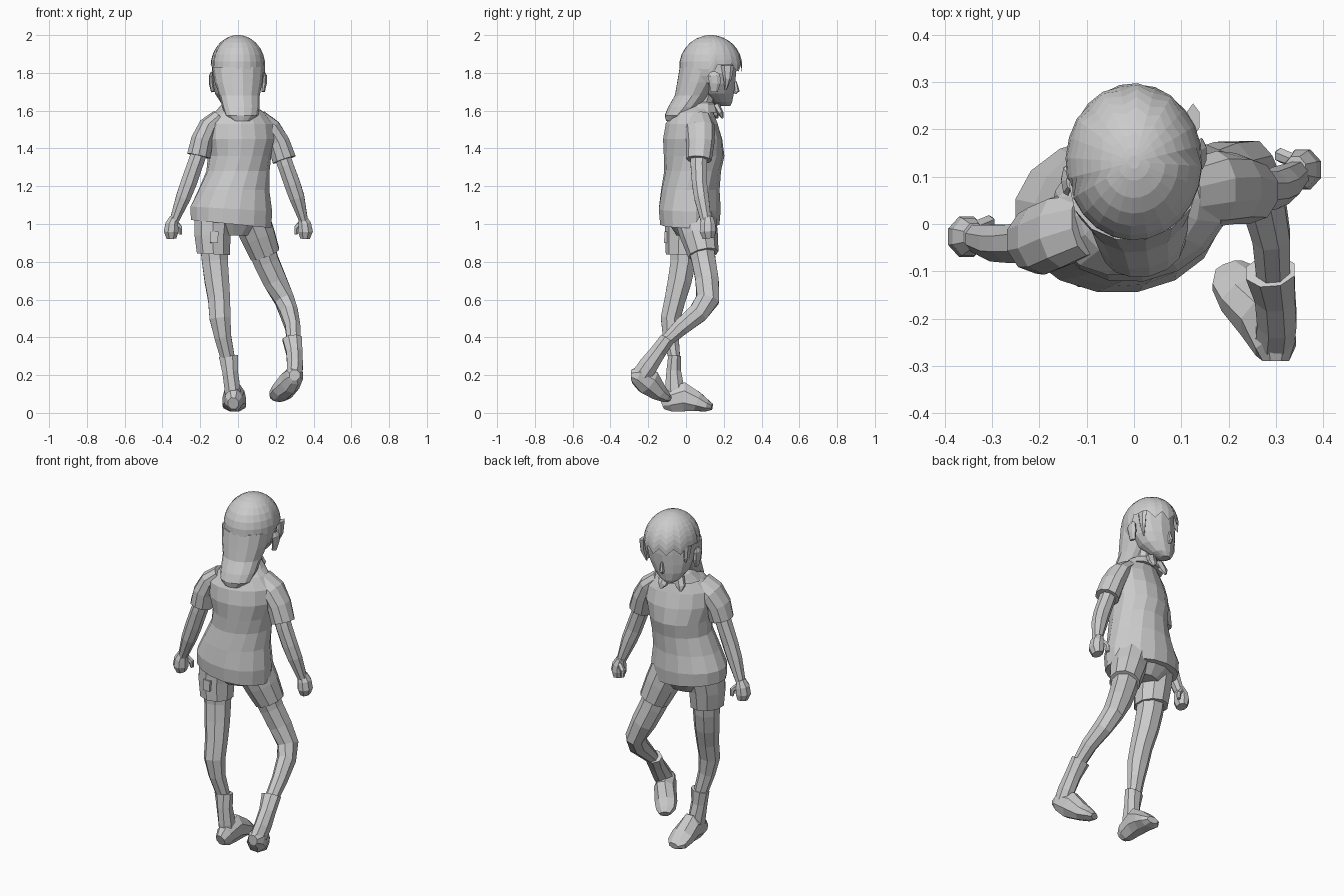
import bpy, bmesh
from math import sin, cos, pi, radians
from mathutils import Vector


def skin(name, rows, caps=True):
    """Join rows of points (closed loops) into a flat-shaded surface."""
    bm = bmesh.new()
    vs = [[bm.verts.new(p) for p in r] for r in rows]
    n = len(rows[0])
    for a, b in zip(vs, vs[1:]):
        for j in range(n):
            k = (j + 1) % n
            bm.faces.new((a[j], a[k], b[k], b[j]))
    if caps:
        bm.faces.new(vs[0])
        bm.faces.new(vs[-1])
    bmesh.ops.recalc_face_normals(bm, faces=bm.faces)
    me = bpy.data.meshes.new(name)
    bm.to_mesh(me)
    bm.free()
    ob = bpy.data.objects.new(name, me)
    bpy.context.collection.objects.link(ob)
    return ob


def stack(name, rings, n=14, yaw=0, slope=0):
    """Horizontal ellipses: x, y, z, rx, ry, optional yaw and side slope."""
    rows = []
    for r in rings:
        x, y, z, a, b = r[:5]
        w = radians(r[5] if len(r) > 5 else yaw)
        s = r[6] if len(r) > 6 else slope
        row = []
        for j in range(n):
            t = 2 * pi * (j + .5) / n
            p, q = a * cos(t), b * sin(t)
            dx, dy = p * cos(w) - q * sin(w), p * sin(w) + q * cos(w)
            row.append((x + dx, y + dy, z + s * dx))
        rows.append(row)
    return skin(name, rows)


def tube(name, rings, n=8):
    """Ellipses square to the path: x, y, z, half width, half depth."""
    pts = [Vector(r[:3]) for r in rings]
    rows = []
    for i, r in enumerate(rings):
        t = (pts[min(i + 1, len(pts) - 1)] - pts[max(i - 1, 0)]).normalized()
        u = Vector((1, 0, 0))
        u = (u - t * u.dot(t)).normalized()
        v = t.cross(u)
        rows.append([pts[i] + u * r[3] * cos(2 * pi * (j + .5) / n)
                     + v * r[4] * sin(2 * pi * (j + .5) / n) for j in range(n)])
    return skin(name, rows)


# Shirt: shoulders twist relative to the hem
stack("shirt", [
    (-.037, .02, 1.0, .217, .16, 0, -.1), (-.035, .02, 1.08, .22, .167, 0, -.06),
    (-.022, .023, 1.18, .19, .156, 3), (0, .035, 1.28, .168, .15, 8),
    (.008, .043, 1.36, .168, .16, 13), (.012, .035, 1.45, .193, .155, 17),
    (.012, .03, 1.53, .187, .135, 17), (.012, .035, 1.59, .13, .11, 17),
    (.005, .06, 1.63, .075, .08, 15)], 16)
stack("collar", [(0, .06, 1.59, .125, .11), (0, .075, 1.635, .085, .085),
                 (0, .08, 1.645, .06, .06)], 12, 14)
for s in (-1, 1):
    tube("collar_flap", [(s * .035 - .02, .15 + s * .01, 1.63, .03, .02),
                         (s * .05 - .025, .17 + s * .014, 1.585, .03, .015),
                         (s * .055 - .027, .18 + s * .014, 1.56, .006, .006)], 6)

# Neck, face and ears
stack("neck", [(0, .07, 1.58, .055, .055), (0, .12, 1.74, .055, .06)], 10)
stack("face", [
    (-.04, .205, 1.625, .025, .03), (-.033, .19, 1.645, .06, .055),
    (-.022, .165, 1.69, .1, .09), (-.01, .15, 1.74, .122, .112),
    (0, .14, 1.8, .132, .128), (0, .13, 1.88, .125, .135)], 14, 12)
tube("nose", [(-.027, .262, 1.755, .006, .006), (-.03, .268, 1.705, .013, .016),
              (-.03, .258, 1.69, .006, .006)], 6)
for s in (-1, 1):
    tube("ear", [(s * .133, .12 + s * .028, 1.7, .01, .02),
                 (s * .14, .125 + s * .028, 1.745, .014, .03),
                 (s * .142, .12 + s * .028, 1.785, .012, .034),
                 (s * .137, .12 + s * .028, 1.805, .006, .018)], 7)

# Rounded hair cap with jagged fringe
rows = []
N = 24
for i in range(1, 10):
    row = []
    for j in range(N):
        t = 2 * pi * j / N + radians(12)
        front = sin(t - radians(12))
        end = 93 + (7 if j % 2 else -7) if front > .35 else (88 if front > -.2 else 122)
        ph = radians(end) * i / 9
        row.append((.145 * sin(ph) * cos(t), .131 + .167 * sin(ph) * sin(t),
                    1.835 + .165 * cos(ph)))
    rows.append(row)
rows.insert(0, [(.012 * cos(2 * pi * j / N + .2), .131 + .014 * sin(2 * pi * j / N + .2), 2)
                for j in range(N)])
cap = skin("hair_cap", rows, False)
bm = bmesh.new()
bm.from_mesh(cap.data)
bmesh.ops.holes_fill(bm, edges=[e for e in bm.edges if e.is_boundary
                                and all(v.co.z > 1.99 for v in e.verts)], sides=N)
bm.to_mesh(cap.data)
bm.free()
# Side locks and long hair falling on the back
for s in (-1, 1):
    tube("side_lock", [(s * .125, .19 + s * .03, 1.84, .015, .035),
                       (s * .124, .195 + s * .025, 1.77, .012, .022),
                       (s * .108, .19 + s * .02, 1.71, .004, .005)], 6)
stack("back_hair", [
    (0, .085, 1.83, .138, .12), (.003, .06, 1.75, .127, .108),
    (.008, .03, 1.68, .108, .09), (.015, -.01, 1.62, .1, .085),
    (.02, -.05, 1.575, .088, .062), (.02, -.07, 1.545, .05, .035)], 14, 12)

# Sleeves, arms and hands: left then right
tube("left_sleeve", [(-.1, 0, 1.555, .05, .07), (-.155, -.015, 1.51, .058, .08),
                     (-.19, -.03, 1.44, .062, .078), (-.208, -.035, 1.36, .065, .07)], 10)
tube("right_sleeve", [(.11, .065, 1.555, .05, .07), (.175, .075, 1.505, .055, .08),
                      (.215, .075, 1.43, .062, .075), (.245, .068, 1.34, .066, .068)], 10)
tube("left_arm", [(-.19, -.035, 1.42, .045, .047), (-.225, -.04, 1.32, .045, .047),
                  (-.26, -.042, 1.22, .046, .043), (-.29, -.04, 1.14, .042, .042),
                  (-.337, -.03, 1.02, .026, .03)])
tube("right_arm", [(.215, .07, 1.42, .045, .047), (.252, .068, 1.31, .045, .047),
                   (.288, .072, 1.21, .046, .043), (.312, .082, 1.14, .043, .042),
                   (.347, .105, 1.02, .025, .03)])
for side, s, x, y in (("left", -1, -.35, -.027), ("right", 1, .353, .115)):
    tube(side + "_hand", [(x - s * .012, y, 1.035, .025, .03), (x, y, 1.0, .037, .043),
                          (x + s * .004, y, .96, .042, .046),
                          (x + s * .002, y + .005, .925, .028, .034)])
    tube(side + "_thumb", [(x - s * .015, y + .02, 1.01, .015, .015),
                           (x - s * .043, y + .03, .98, .015, .016),
                           (x - s * .045, y + .035, .945, .009, .01)], 6)

# Shorts
stack("shorts_seat", [(-.025, .025, 1.08, .19, .135), (-.025, .03, 1.0, .175, .12),
                      (-.025, .03, .94, .1, .08)])
stack("left_shorts_leg", [(-.13, .005, 1.03, .105, .115), (-.135, -.005, .94, .1, .105),
                          (-.13, -.012, .84, .092, .095, 0, -.05)], 10)
tube("right_shorts_leg", [(.07, .05, 1.03, .1, .11), (.105, .07, .94, .095, .1),
                          (.143, .092, .84, .084, .082)], 10)
tube("back_pocket", [(-.125, -.105, .96, .03, .012), (-.127, -.108, .9, .03, .012)], 4)

# Legs: left stands, right is lifted with a bent knee
tube("left_leg", [(-.128, -.01, .9, .08, .078), (-.122, -.015, .8, .074, .072),
                  (-.112, -.033, .7, .07, .068), (-.1, -.058, .6, .063, .06),
                  (-.095, -.082, .5, .06, .056), (-.08, -.08, .4, .048, .045),
                  (-.052, -.06, .28, .04, .032)])
tube("right_leg", [(.115, .075, .9, .078, .075), (.15, .095, .8, .072, .068),
                   (.195, .112, .7, .068, .066), (.245, .115, .6, .056, .066),
                   (.27, .065, .53, .051, .058), (.29, -.025, .455, .043, .048),
                   (.295, -.115, .37, .038, .034)])

# Boots: shaft and foot on each side
tube("left_boot_shaft", [(-.05, -.06, .3, .055, .037), (-.042, -.065, .22, .045, .042),
                         (-.03, -.06, .13, .045, .055), (-.025, -.055, .06, .045, .06)])
tube("left_foot", [(-.025, -.128, .05, .03, .035), (-.023, -.09, .065, .048, .065),
                   (-.02, -.01, .085, .058, .083), (-.02, .06, .058, .068, .055),
                   (-.018, .11, .037, .062, .034), (-.015, .138, .032, .035, .018)])
tube("right_boot_shaft", [(.288, -.1, .39, .056, .042), (.298, -.15, .32, .046, .046),
                          (.302, -.2, .25, .045, .055), (.298, -.235, .2, .045, .055)])
tube("right_foot", [(.3, -.29, .2, .03, .03), (.3, -.26, .2, .048, .055),
                    (.275, -.2, .165, .058, .075), (.235, -.15, .115, .062, .05),
                    (.212, -.115, .09, .055, .034), (.2, -.09, .075, .032, .018)])
